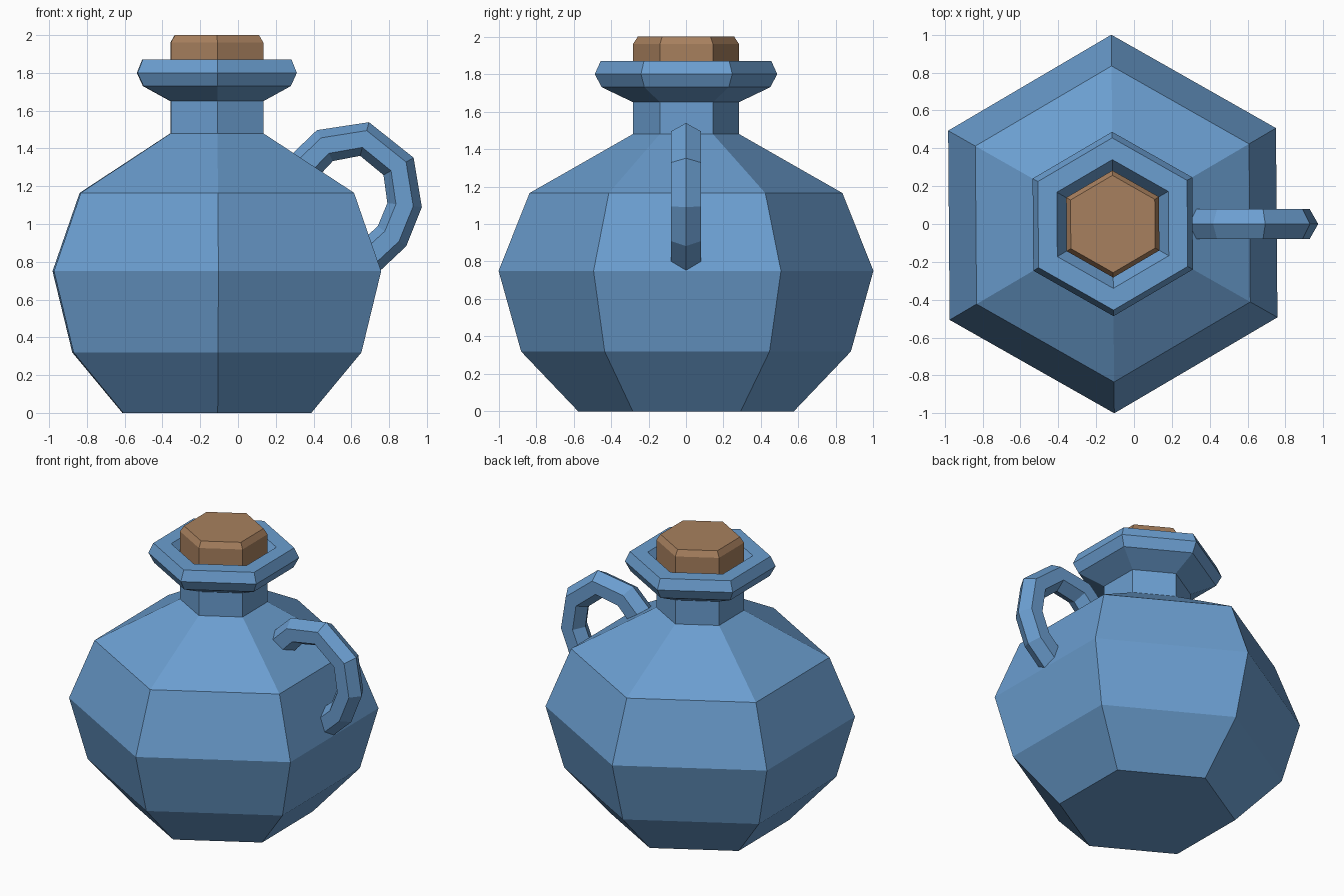
import bpy, math
from mathutils import Vector

if "Cube" in bpy.data.objects:
    bpy.data.objects.remove(bpy.data.objects["Cube"])

AXIS_X = -0.112            # the jug's axis sits left of centre
TURN = math.radians(90.45)  # a corner points (almost) straight back


def material(name, color):
    m = bpy.data.materials.new(name)
    m.diffuse_color = (*color, 1)
    m.use_nodes = True
    m.node_tree.nodes["Principled BSDF"].inputs["Base Color"].default_value = m.diffuse_color
    return m


def skin_rings(name, rings, mat):
    """Join rings of equal size with quads and cap both ends."""
    n = len(rings[0])
    verts = [v for ring in rings for v in ring]
    faces = [(i * n + j, i * n + (j + 1) % n, (i + 1) * n + (j + 1) % n, (i + 1) * n + j)
             for i in range(len(rings) - 1) for j in range(n)]
    last = (len(rings) - 1) * n
    faces += [tuple(reversed(range(n))), tuple(range(last, last + n))]
    mesh = bpy.data.meshes.new(name)
    mesh.from_pydata(verts, [], faces)
    mesh.materials.append(mat)
    obj = bpy.data.objects.new(name, mesh)
    bpy.context.collection.objects.link(obj)
    return obj


def lathe(name, profile, mat, sides=6):
    """Turn a (radius, height) profile around the jug axis."""
    angles = [TURN + math.tau * k / sides for k in range(sides)]
    return skin_rings(name, [[(AXIS_X + r * math.cos(a), r * math.sin(a), z) for a in angles]
                             for r, z in profile], mat)


def tube(name, path, radius, mat, sides=6):
    """Sweep a polygon along an (x, z) path with a ridge on the outside."""
    pts = [Vector((x, 0, z)) for x, z in path]
    rings = []
    for i, p in enumerate(pts):
        t = Vector()
        if i > 0:
            t += (p - pts[i - 1]).normalized()
        if i < len(pts) - 1:
            t += (pts[i + 1] - p).normalized()
        t.normalize()
        out = Vector((-t.z, 0, t.x))
        ring = []
        for k in range(sides):
            a = math.tau * k / sides
            ring.append(p + out * radius * math.cos(a) + Vector((0, radius * math.sin(a), 0)))
        rings.append(ring)
    return skin_rings(name, rings, mat)


blue = material("blue glaze", (0.147, 0.342, 0.630))
brown = material("brown cork", (0.390, 0.216, 0.112))

# jug body, neck, flared rim and funnel-shaped mouth
lathe("jug_body", [(0.575, 0), (0.88, 0.32), (1.0, 0.75), (0.835, 1.165), (0.283, 1.48),
                   (0.283, 1.65), (0.45, 1.73), (0.487, 1.80), (0.455, 1.87),
                   (0.34, 1.87), (0.265, 1.76)], blue)

# cork with chamfered top
lathe("cork", [(0.283, 1.72), (0.283, 1.96), (0.257, 2.0)], brown)

# curved handle, ends buried in the body
tube("handle", [(0.345, 1.30), (0.46, 1.415), (0.67, 1.45), (0.85, 1.305), (0.882, 1.10),
                (0.815, 0.935), (0.69, 0.82)], 0.092, blue)
